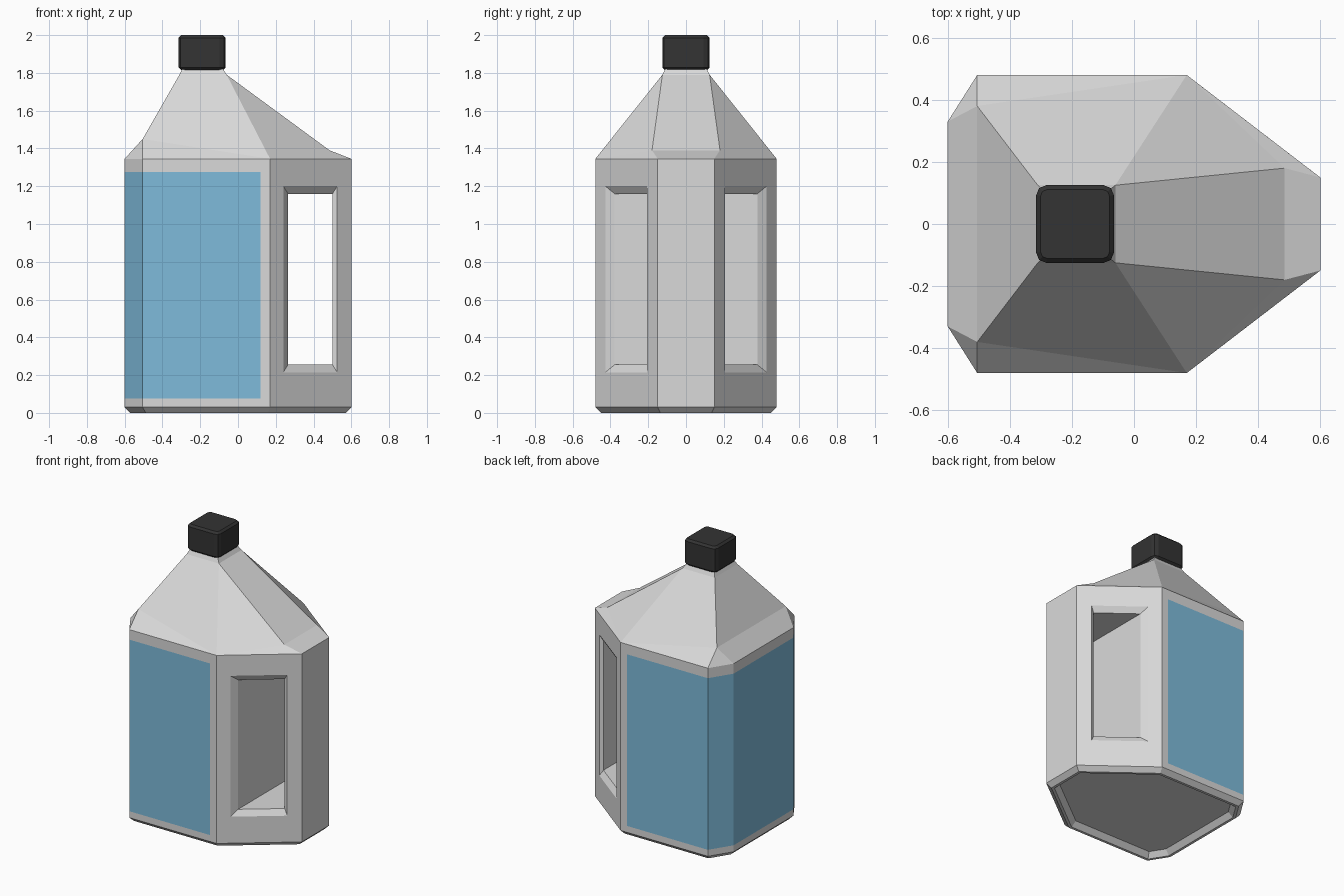
import bpy, bmesh
from mathutils import Vector

if "Cube" in bpy.data.objects:
    bpy.data.objects.remove(bpy.data.objects["Cube"])


def material(name, rgb):
    m = bpy.data.materials.new(name)
    m.diffuse_color = (*rgb, 1)
    m.use_nodes = True
    m.node_tree.nodes["Principled BSDF"].inputs["Base Color"].default_value = m.diffuse_color
    return m


GREY = material("light grey plastic", (0.70, 0.70, 0.70))
BLUE = material("blue label", (0.21, 0.50, 0.71))
BLACK = material("black plastic", (0.033, 0.033, 0.033))


def finish(bm, name, mats):
    mesh = bpy.data.meshes.new(name)
    bm.to_mesh(mesh)
    bm.free()
    for m in mats:
        mesh.materials.append(m)
    ob = bpy.data.objects.new(name, mesh)
    bpy.context.collection.objects.link(ob)
    return ob


bm = bmesh.new()


def face(*pts):
    return bm.faces.new([bm.verts.new(p) for p in pts])


def both(*pts):
    """Face plus its mirror image across y = 0."""
    face(*pts)
    face(*[(x, -y, z) for x, y, z in pts])


def ring(a, b):
    """Band of quads between two loops."""
    n = len(a)
    for i in range(n):
        j = (i + 1) % n
        face(a[i], a[j], b[j], b[i])


LOW, HIGH = 0.03, 1.345
outline = [(-.6, .33), (-.6, -.33), (-.505, -.48), (.17, -.48),
           (.6, -.15), (.6, .15), (.17, .48), (-.505, .48)]

# body walls; the two diagonal handle walls (3 and 5) get windows below
for i, (a, b) in enumerate(zip(outline, outline[1:] + outline[:1])):
    if i not in (3, 5):
        face((*a, LOW), (*b, LOW), (*b, HIGH), (*a, HIGH))
face(*[(x, y, LOW) for x, y in reversed(outline)])


# handle windows with sloped frames, joined by a through tunnel
def window(p, q, z0, z1, s):
    return [(p[0], s * p[1], z0), (q[0], s * q[1], z0),
            (q[0], s * q[1], z1), (p[0], s * p[1], z1)]


for s in (-1, 1):
    wall = window((.17, .48), (.6, .15), LOW, HIGH, s)
    hole = window((.24, .4263), (.525, .2076), .215, 1.2, s)
    throat = window((.265, .378), (.50, .198), .255, 1.16, s)
    ring(wall, hole)
    ring(hole, throat)
ring(window((.265, .378), (.50, .198), .255, 1.16, 1),
     window((.265, .378), (.50, .198), .255, 1.16, -1))

# sloping shoulder
L0, L1, LC = (-.6, .33, HIGH), (-.505, .38, 1.45), (-.505, .48, HIGH)
RC, R1, R0 = (.17, .48, HIGH), (.485, .18, 1.39), (.6, .15, HIGH)
NL, NR = (-.31, .125, 1.79), (-.06, .125, 1.79)


def mir(p):
    return (p[0], -p[1], p[2])


face(L0, mir(L0), mir(L1), L1)
face(L1, mir(L1), mir(NL), NL)
face(R0, mir(R0), mir(R1), R1)
face(R1, mir(R1), mir(NR), NR)
both(L0, L1, LC)
both(LC, L1, RC)
both(L1, NL, NR, RC)
both(RC, NR, R1)
both(RC, R1, R0)

# short neck under the cap
neck = [(-.29, .105, 1.83), (-.085, .105, 1.83), (-.085, -.105, 1.83), (-.29, -.105, 1.83)]
ring([NL, NR, mir(NR), mir(NL)], neck)
face(*neck)

bmesh.ops.remove_doubles(bm, verts=bm.verts[:], dist=1e-4)
bmesh.ops.recalc_face_normals(bm, faces=bm.faces[:])

# chamfered foot with a recessed base
base = [f for f in bm.faces if len(f.verts) == 8]
for t, d in ((.03, .03), (.018, 0), (.03, -.035)):
    bmesh.ops.inset_individual(bm, faces=base, thickness=t, depth=d, use_even_offset=True)


# label cut into the plain walls
def label_walls():
    return [f for f in bm.faces if abs(f.normal.z) < .01
            and f.calc_center_median().x < .17
            and max(v.co.x for v in f.verts) < .18]


for co, no in (((0, 0, .075), (0, 0, 1)), ((0, 0, 1.275), (0, 0, 1)), ((.12, 0, 0), (1, 0, 0))):
    fs = label_walls()
    geom = list({e for f in fs for e in f.edges}) + list({v for f in fs for v in f.verts}) + fs
    bmesh.ops.bisect_plane(bm, geom=geom, plane_co=Vector(co), plane_no=Vector(no))
bm.normal_update()
for f in label_walls():
    c = f.calc_center_median()
    if .075 < c.z < 1.275 and c.x < .12:
        zs = [v.co.z for v in f.verts]
        if min(zs) > .07 and max(zs) < 1.28:
            f.material_index = 1
finish(bm, "jug_body", [GREY, BLUE])

# screw cap: a box with clipped corners and a softened top
bm = bmesh.new()
bmesh.ops.create_cube(bm, size=1)
for v in bm.verts:
    v.co = Vector((v.co.x * .25 - .19, v.co.y * .25, v.co.z * .185 + 1.9075))
uprights = [e for e in bm.edges if abs(e.verts[0].co.z - e.verts[1].co.z) > .1]
bmesh.ops.bevel(bm, geom=uprights, offset=.032, segments=2, profile=.5, affect='EDGES')
rims = [e for e in bm.edges if abs(e.verts[0].co.z - e.verts[1].co.z) < .01]
bmesh.ops.bevel(bm, geom=rims, offset=.014, segments=1, profile=.5, affect='EDGES')
finish(bm, "cap", [BLACK])
